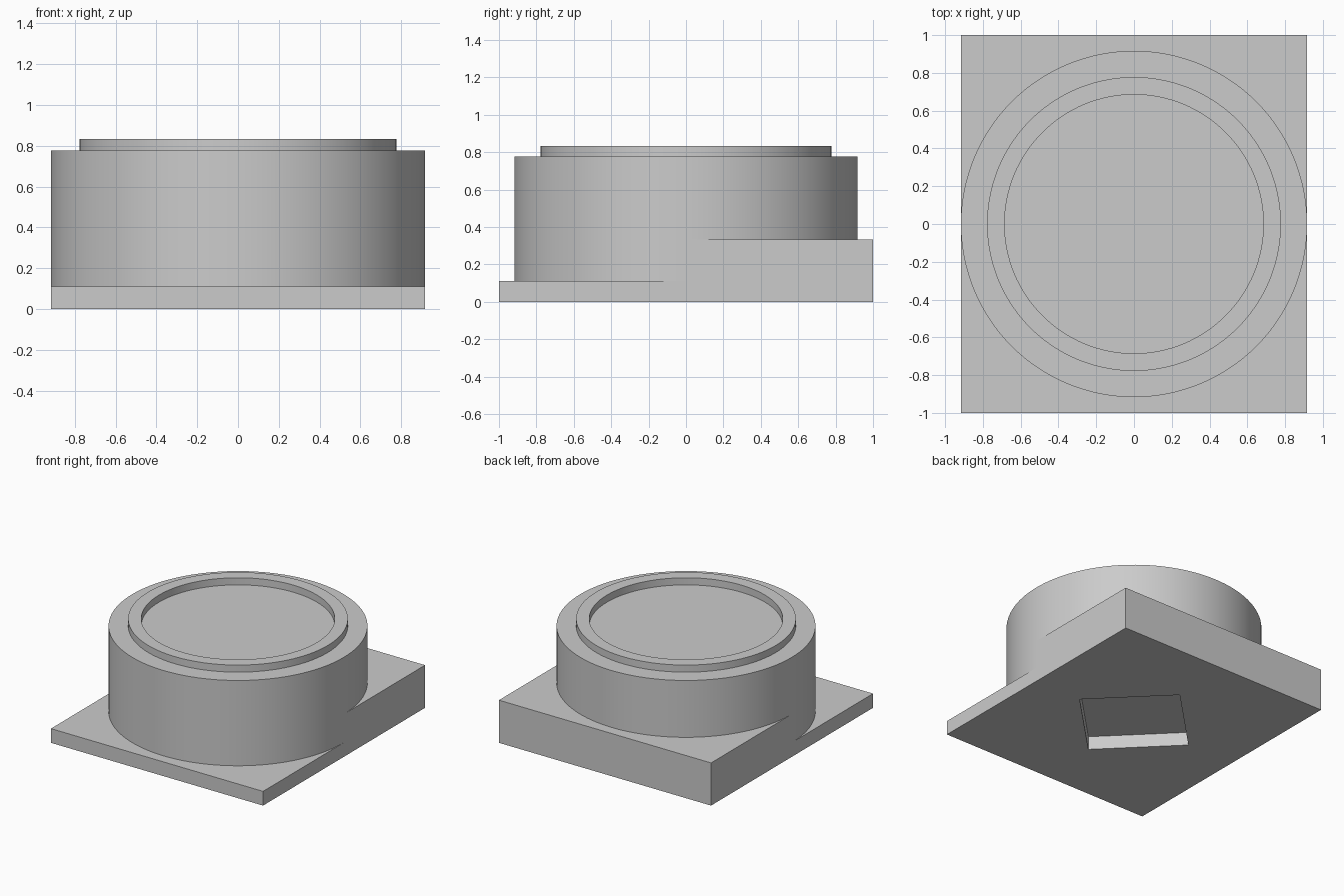
import bpy
import bmesh
import math

cube = bpy.data.objects.get("Cube")
if cube:
    bpy.data.objects.remove(cube, do_unlink=True)

U = 1 / 18                      # design unit
HALF_X, HALF_Y = 16.5 * U, 1.0
LOW, HIGH = 2 * U, 6 * U        # front and back heights of the stepped base
DRUM_TOP, RIM_TOP = 14 * U, 15 * U
SEGMENTS = 128

grey = bpy.data.materials.new("plain grey")
grey.use_nodes = True
colour = (0.6, 0.6, 0.6, 1)
grey.diffuse_color = colour
grey.node_tree.nodes["Principled BSDF"].inputs["Base Color"].default_value = colour


def make_object(name, bm):
    bmesh.ops.recalc_face_normals(bm, faces=bm.faces)
    mesh = bpy.data.meshes.new(name)
    bm.to_mesh(mesh)
    bm.free()
    mesh.materials.append(grey)
    obj = bpy.data.objects.new(name, mesh)
    bpy.context.collection.objects.link(obj)
    return obj


def extrude(name, points, offset):
    bm = bmesh.new()
    face = bm.faces.new([bm.verts.new(p) for p in points])
    result = bmesh.ops.extrude_face_region(bm, geom=[face])
    verts = [v for v in result["geom"] if isinstance(v, bmesh.types.BMVert)]
    bmesh.ops.translate(bm, verts=verts, vec=offset)
    return make_object(name, bm)


def revolve(name, profile):
    bm = bmesh.new()
    verts = [bm.verts.new((r, 0, z)) for r, z in profile]
    edges = [bm.edges.new(pair) for pair in zip(verts, verts[1:])]
    bmesh.ops.spin(bm, geom=verts + edges, cent=(0, 0, 0), axis=(0, 0, 1),
                   angle=math.tau, steps=SEGMENTS, use_duplicate=False)
    bmesh.ops.remove_doubles(bm, verts=bm.verts, dist=1e-5)
    obj = make_object(name, bm)
    bpy.ops.object.select_all(action='DESELECT')
    obj.select_set(True)
    bpy.context.view_layer.objects.active = obj
    bpy.ops.object.shade_smooth_by_angle(angle=math.radians(30))
    return obj


# Stepped base: thin at the front, thick at the back
side_profile = [(-HALF_Y, 0), (HALF_Y, 0), (HALF_Y, HIGH),
                (0, HIGH), (0, LOW), (-HALF_Y, LOW)]
base = extrude("stepped_base", [(-HALF_X, y, z) for y, z in side_profile],
               (2 * HALF_X, 0, 0))

# Diamond pocket in the underside, just shallower than the thin slab
corner = 6.5 * U * math.sqrt(2)
depth = 0.105
diamond = [(corner, 0), (0, corner), (-corner, 0), (0, -corner)]
cutter = extrude("pocket_cutter", [(x, y, -0.1) for x, y in diamond],
                 (0, 0, 0.1 + depth))
cutter.hide_render = True
cutter.hide_set(True)
pocket = base.modifiers.new("pocket", 'BOOLEAN')
pocket.operation = 'DIFFERENCE'
pocket.solver = 'EXACT'
pocket.object = cutter

# Round drum with a raised rim around a flat dish
revolve("drum_and_rim", [(HALF_X, LOW), (HALF_X, DRUM_TOP),
                         (14 * U, DRUM_TOP), (14 * U, RIM_TOP),
                         (0.685, RIM_TOP), (0.685, DRUM_TOP), (0, DRUM_TOP)])
